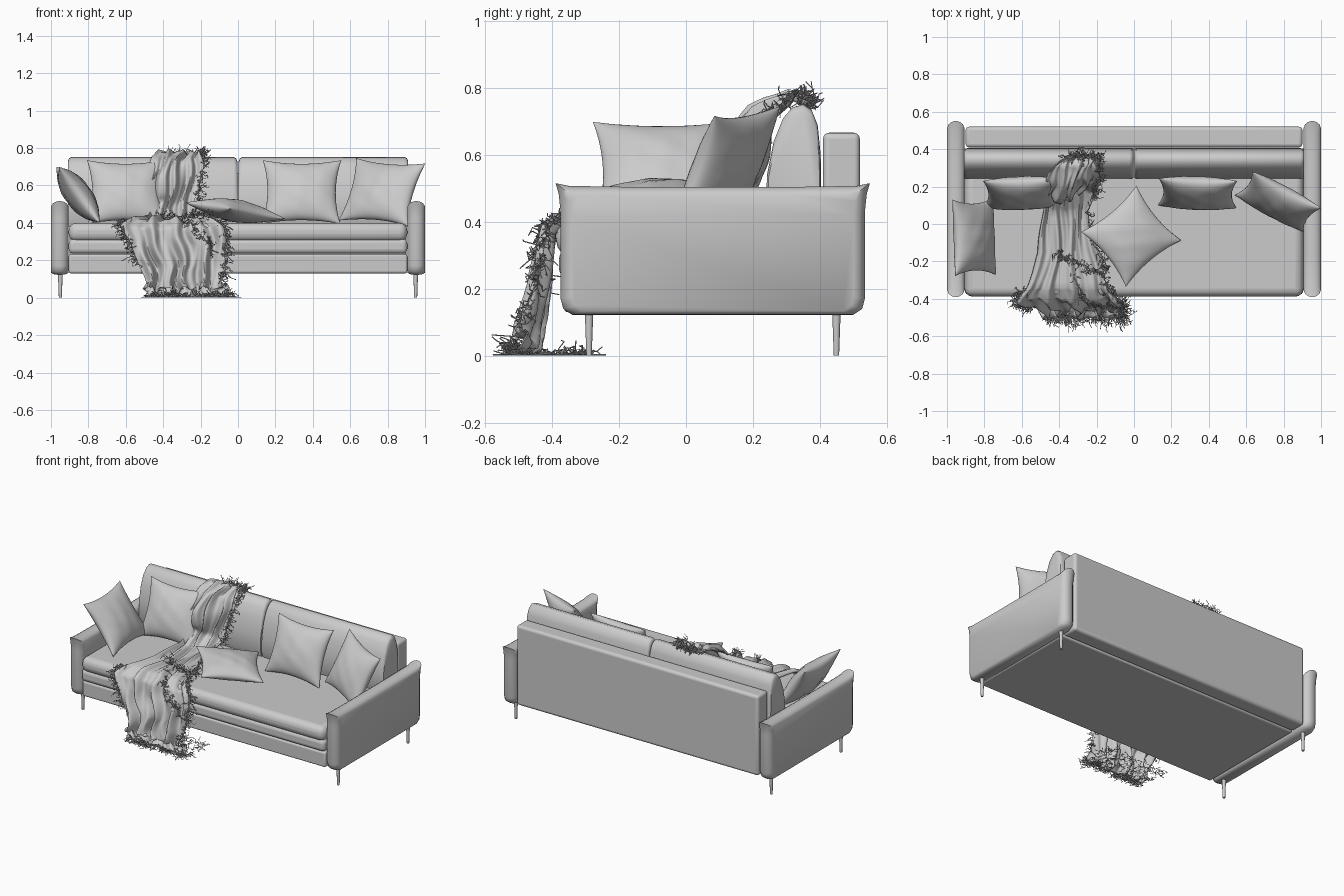
import bpy, bmesh, math, random
from mathutils import Vector, Euler

random.seed(4)
if "Cube" in bpy.data.objects:
    bpy.data.objects.remove(bpy.data.objects["Cube"])

GREY = (0.6, 0.6, 0.6, 1)
fabric = bpy.data.materials.new("light grey")
fabric.use_nodes = True
fabric.diffuse_color = GREY
fabric.node_tree.nodes["Principled BSDF"].inputs["Base Color"].default_value = GREY


def add_mesh(name, bm, angle=40):
    bmesh.ops.recalc_face_normals(bm, faces=bm.faces)
    mesh = bpy.data.meshes.new(name)
    bm.to_mesh(mesh)
    bm.free()
    mesh.materials.append(fabric)
    ob = bpy.data.objects.new(name, mesh)
    bpy.context.collection.objects.link(ob)
    bpy.ops.object.select_all(action='DESELECT')
    ob.select_set(True)
    bpy.context.view_layer.objects.active = ob
    bpy.ops.object.shade_smooth_by_angle(angle=math.radians(angle))
    return ob


def bevel(ob, width, segments=4):
    mod = ob.modifiers.new("Bevel", 'BEVEL')
    mod.width, mod.segments = width, segments
    mod.limit_method, mod.angle_limit = 'ANGLE', math.radians(50)


def box(name, lo, hi, radius):
    bm = bmesh.new()
    bmesh.ops.create_cube(bm, size=1)
    for v in bm.verts:
        v.co = [(a + b) / 2 + c * (b - a) for a, b, c in zip(lo, hi, v.co)]
    bevel(add_mesh(name, bm), radius)


def loft(name, rings, angle=40):
    """Skin closed rings of points and cap both ends."""
    bm = bmesh.new()
    rows = [[bm.verts.new(p) for p in ring] for ring in rings]
    n = len(rows[0])
    for a, b in zip(rows, rows[1:]):
        for i in range(n):
            bm.faces.new((a[i], a[(i + 1) % n], b[(i + 1) % n], b[i]))
    bm.faces.new(rows[0])
    bm.faces.new(rows[-1])
    return add_mesh(name, bm, angle)


# Base, two-layer seat and back panel
box("base_frame", (-0.905, -0.365, 0.13), (0.905, 0.405, 0.232), 0.012)
box("seat_lower", (-0.905, -0.38, 0.235), (0.905, 0.4, 0.315), 0.025)
box("seat_upper", (-0.905, -0.388, 0.3), (0.905, 0.4, 0.4), 0.042)
box("back_panel", (-0.9, 0.41, 0.13), (0.9, 0.52, 0.667), 0.018)

# Pair of rounded back cushions
back_profile = [(0.26, 0.38), (0.24, 0.44), (0.242, 0.54), (0.262, 0.64), (0.29, 0.71),
                (0.318, 0.742), (0.35, 0.752), (0.376, 0.735), (0.394, 0.69),
                (0.403, 0.6), (0.405, 0.38)]
for side, x0, x1 in (("right", -0.91, -0.004), ("left", 0.004, 0.91)):
    rings = []
    for x, k in ((x0, 0.94), (x0 + 0.006, 0.98), (x0 + 0.02, 1),
                 (x1 - 0.02, 1), (x1 - 0.006, 0.98), (x1, 0.94)):
        rings.append([(x, 0.325 + (y - 0.325) * k, 0.4 + (z - 0.4) * k) for y, z in back_profile])
    loft(side + "_back_cushion", rings, 50)

# Padded arms with eared top corners and tapered edges, and their legs
half_outline = [(0.47, 0.516), (0.461, 0.485), (0.455, 0.43), (0.455, 0.17), (0.447, 0.14),
                (0.42, 0.122)]
top_edge = [(-0.43, 0.508), (-0.25, 0.505), (0.25, 0.505), (0.43, 0.508)]
outline = half_outline + [(-y, z) for y, z in reversed(half_outline)] + top_edge
layers = [(-0.046, 0.035), (-0.038, 0.017), (-0.024, 0.005), (-0.008, 0)]
layers += [(-x, inset) for x, inset in reversed(layers)]
for side, s in (("right", -1), ("left", 1)):
    rings = []
    for x, inset in layers:
        ky, kz = 1 - inset / 0.47, 1 - inset / 0.26
        rings.append([(s * 0.953 + x, 0.08 + y * ky,
                       0.32 + (z - 0.32) * (kz if z > 0.32 else 1 - inset / 0.6))
                      for y, z in outline])
    loft(side + "_arm", rings, 50)
    for place, y in (("front", -0.29), ("back", 0.45)):
        bm = bmesh.new()
        bmesh.ops.create_cone(bm, cap_ends=True, segments=16, radius1=0.008,
                              radius2=0.013, depth=0.14)
        bmesh.ops.translate(bm, verts=bm.verts, vec=(s * 0.95, y, 0.07))
        add_mesh(f"{side}_{place}_leg", bm)


# Scatter pillows: puffed square with pointed corners
def pillow(name, centre, angles, hx=0.205, hy=0.185, puff=0.07, n=24):
    rot = Euler([math.radians(a) for a in angles]).to_matrix()
    bm = bmesh.new()
    for face in (-1, 1):
        grid = []
        for i in range(n + 1):
            row = []
            for j in range(n + 1):
                u, v = (math.sin(math.pi * (k / n - 0.5)) for k in (i, j))
                fall = max(0, (1 - u * u) * (1 - v * v))
                z = puff * fall ** 0.5
                z += 0.004 * fall * math.sin(9 * u + 4 * v) * math.sin(5 * v - 2 * u)
                p = Vector((hx * u * (1 - 0.13 * (1 - v * v)),
                            hy * v * (1 - 0.13 * (1 - u * u)), face * z))
                row.append(bm.verts.new(rot @ p + Vector(centre)))
            grid.append(row)
        for i in range(n):
            for j in range(n):
                bm.faces.new((grid[i][j], grid[i + 1][j], grid[i + 1][j + 1], grid[i][j + 1]))
    bmesh.ops.remove_doubles(bm, verts=bm.verts, dist=0.0001)
    add_mesh(name, bm, 60)


pillow("right_arm_pillow", (-0.855, -0.07, 0.55), (54, 0, 92))
pillow("right_back_pillow", (-0.6, 0.165, 0.565), (67, 0, 2))
pillow("flat_pillow", (-0.015, -0.065, 0.465), (5, 8, 40), 0.195, 0.19, 0.06)
pillow("left_back_pillow", (0.34, 0.165, 0.565), (67, 0, -2), 0.21)
pillow("left_corner_pillow", (0.77, 0.12, 0.565), (65, 4, -28), 0.21)

# Draped throw: stations of depth, height, right edge, left edge, fold depth
stations = [(0.36, 0.752, -0.36, -0.19, 0.005), (0.32, 0.765, -0.43, -0.19, 0.01),
            (0.26, 0.71, -0.47, -0.19, 0.012), (0.23, 0.6, -0.49, -0.2, 0.015),
            (0.19, 0.47, -0.5, -0.22, 0.015), (0.07, 0.41, -0.49, -0.24, 0.012),
            (-0.15, 0.405, -0.51, -0.2, 0.012), (-0.34, 0.405, -0.58, -0.14, 0.012),
            (-0.395, 0.37, -0.62, -0.08, 0.015), (-0.405, 0.28, -0.58, -0.06, 0.02),
            (-0.415, 0.17, -0.52, -0.07, 0.025), (-0.43, 0.08, -0.5, -0.09, 0.03),
            (-0.44, 0.02, -0.5, -0.07, 0.03), (-0.5, 0.008, -0.48, -0.04, 0.004)]
LAST = len(stations) - 1


def station(t):
    t = min(max(t, 0), LAST - 0.0001)
    i = int(t)
    return [a + (b - a) * (t - i) for a, b in zip(stations[i], stations[i + 1])]


def throw_point(t, u):
    y, z, x0, x1, fold = station(t)
    ahead, behind = station(t + 0.4), station(t - 0.4)
    normal = Vector((0, ahead[1] - behind[1], behind[0] - ahead[0])).normalized()
    wave = math.sin(27 * u + 0.5 * math.sin(1.7 * t)) + 0.6 * math.sin(47 * u + 0.9 * t)
    lift = fold * (1.3 + wave)
    # Raised ridge standing in front of the back cushion
    lift += 0.1 * math.exp(-((t - 2.9) / 1.2) ** 2 - ((u - 0.35) / 0.28) ** 2)
    p = Vector((x0 + (x1 - x0) * u + 0.008 * math.sin(3 * t + 8 * u), y, z)) 
    p -= normal * lift if normal.z < 0 else -normal * lift
    p.z = max(p.z, 0.006)
    return p


ROWS, COLS = 78, 70
bm = bmesh.new()
grid = [[bm.verts.new(throw_point(LAST * r / ROWS, c / COLS)) for c in range(COLS + 1)]
        for r in range(ROWS + 1)]
for r in range(ROWS):
    for c in range(COLS):
        bm.faces.new((grid[r][c], grid[r][c + 1], grid[r + 1][c + 1], grid[r + 1][c]))
throw = add_mesh("throw_blanket", bm, 60)
throw.modifiers.new("Solidify", 'SOLIDIFY').thickness = 0.004

# Fringe of short tangled strands
curve = bpy.data.curves.new("throw_fringe", 'CURVE')
curve.dimensions = '3D'
curve.bevel_depth, curve.bevel_resolution = 0.0018, 0
curve.materials.append(fabric)
fringe = bpy.data.objects.new("throw_fringe", curve)
bpy.context.collection.objects.link(fringe)


def strand(p, pull, spread=0.011):
    spline = curve.splines.new('POLY')
    spline.points.add(3)
    for point in spline.points:
        point.co = (p.x, p.y, max(p.z, 0.003), 1)
        p = p + Vector(pull) + Vector([random.gauss(0, spread) for _ in range(3)])


def fringe_edge(count, t_range, u_range, pull):
    for _ in range(count):
        k = random.random()
        t, u = (a + (b - a) * k for a, b in (t_range, u_range))
        strand(throw_point(t, u), pull)


fringe_edge(130, (0, 0), (0, 1), (0, 0, 0.003))
fringe_edge(130, (0, 4.5), (1, 1), (0.004, 0, 0))
fringe_edge(110, (5, 8), (1, 1), (0.004, 0, 0))
fringe_edge(100, (8, 11), (1, 1), (0.003, 0, -0.004))
fringe_edge(120, (7, 10), (0, 0), (-0.005, 0, -0.004))
fringe_edge(110, (6, 6.6), (0.3, 1), (0, -0.003, 0.002))
fringe_edge(90, (6.6, 9.5), (0.6, 0.85), (0, -0.003, 0))
fringe_edge(200, (LAST, LAST), (0, 1), (0.002, -0.008, 0))
for _ in range(260):
    strand(Vector((random.uniform(-0.5, -0.02), random.uniform(-0.52, -0.28), 0.004)),
           (0.002, 0, -0.004))
